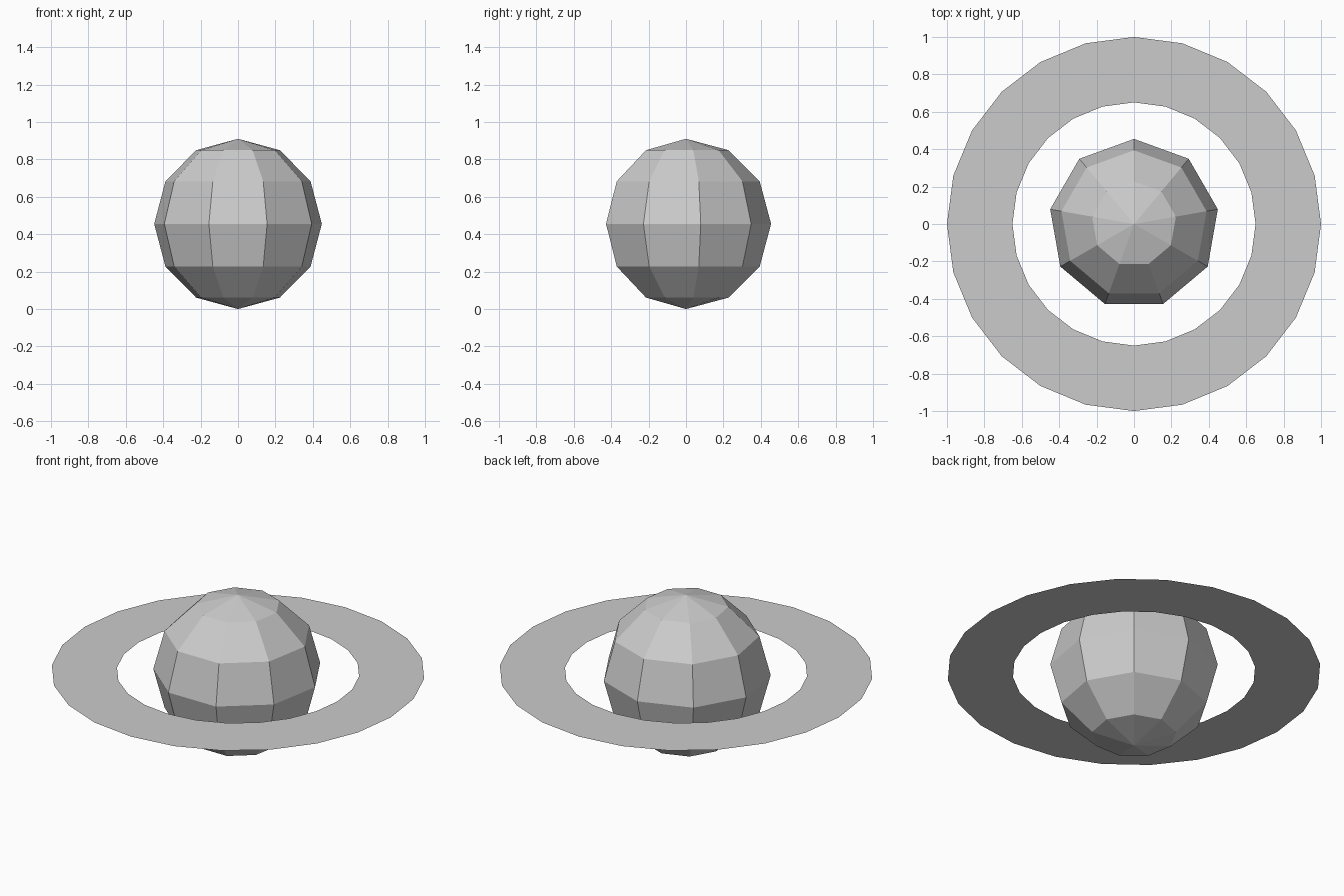
import bpy
import bmesh
from math import sin, cos, pi

cube = bpy.data.objects.get("Cube")
if cube:
    bpy.data.objects.remove(cube, do_unlink=True)

RADIUS = 0.455          # globe radius, also the height of its centre
RING_INNER, RING_OUTER = 0.65, 1.0


def make_material(name, value):
    mat = bpy.data.materials.new(name)
    mat.use_nodes = True
    colour = (value, value, value, 1.0)
    mat.diffuse_color = colour
    mat.node_tree.nodes["Principled BSDF"].inputs["Base Color"].default_value = colour
    return mat


def lathe(name, profile, sides, mat):
    """Turn (radius, height) points about z, with the first corner facing +y."""
    bm = bmesh.new()
    rows = []
    for r, z in profile:
        if r < 1e-5:
            rows.append([bm.verts.new((0, 0, z))] * sides)
        else:
            angles = [pi / 2 + 2 * pi * i / sides for i in range(sides)]
            rows.append([bm.verts.new((r * cos(a), r * sin(a), z)) for a in angles])
    for low, high in zip(rows, rows[1:]):
        for i in range(sides):
            j = (i + 1) % sides
            corners = dict.fromkeys((low[i], low[j], high[j], high[i]))
            bm.faces.new(list(corners))
    mesh = bpy.data.meshes.new(name)
    bm.to_mesh(mesh)
    bm.free()
    mesh.materials.append(mat)
    obj = bpy.data.objects.new(name, mesh)
    bpy.context.collection.objects.link(obj)
    return obj


grey = make_material("light grey", 0.6)

# Faceted globe: nine sides, six bands from pole to pole
bands = 6
latitudes = [-pi / 2 + pi * k / bands for k in range(bands + 1)]
globe_profile = [(RADIUS * cos(t), RADIUS + RADIUS * sin(t)) for t in latitudes]
lathe("planet_globe", globe_profile, 9, grey)

# Flat ring around the equator, facing up
lathe("planet_ring", [(RING_OUTER, RADIUS), (RING_INNER, RADIUS)], 24, grey)
